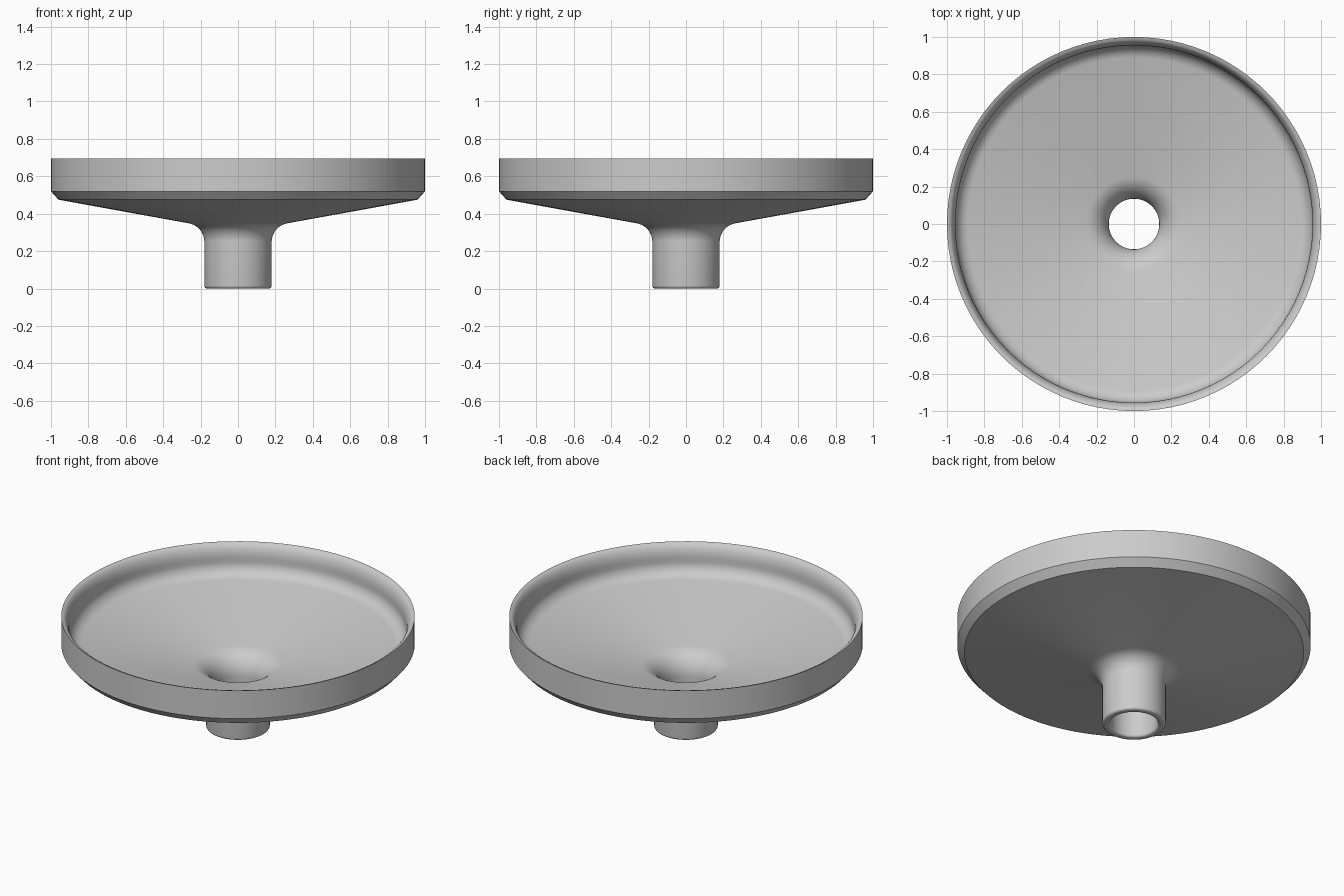
import bpy
import bmesh
from math import sin, cos, radians, tau

cube = bpy.data.objects.get("Cube")
if cube:
    bpy.data.objects.remove(cube, do_unlink=True)

SEGMENTS = 96


def arc(cx, cz, rx, rz, start, end, steps):
    """Points of an elliptical arc in the (radius, height) plane."""
    angles = [radians(start + (end - start) * i / steps) for i in range(steps + 1)]
    return [(cx + rx * cos(a), cz + rz * sin(a)) for a in angles]


def lathe(name, profile, material):
    """Spin a closed profile around the z axis."""
    bm = bmesh.new()
    rings = []
    for i in range(SEGMENTS):
        a = tau * i / SEGMENTS
        rings.append([bm.verts.new((r * cos(a), r * sin(a), z)) for r, z in profile])
    for i, ring in enumerate(rings):
        following = rings[(i + 1) % SEGMENTS]
        for j in range(len(profile)):
            k = (j + 1) % len(profile)
            bm.faces.new((ring[j], following[j], following[k], ring[k]))
    bmesh.ops.recalc_face_normals(bm, faces=bm.faces)
    mesh = bpy.data.meshes.new(name)
    bm.to_mesh(mesh)
    bm.free()
    mesh.materials.append(material)
    obj = bpy.data.objects.new(name, mesh)
    bpy.context.collection.objects.link(obj)
    bpy.ops.object.select_all(action='DESELECT')
    obj.select_set(True)
    bpy.context.view_layer.objects.active = obj
    bpy.ops.object.shade_smooth_by_angle(angle=radians(30))
    return obj


grey = bpy.data.materials.new("light_grey")
grey.use_nodes = True
grey.diffuse_color = (0.6, 0.6, 0.6, 1)
grey.node_tree.nodes["Principled BSDF"].inputs["Base Color"].default_value = (0.6, 0.6, 0.6, 1)

# Outside: rounded spout foot, spout, flare, shallow cone, chamfer, wall
outside = arc(0.165, 0.015, 0.015, 0.015, -90, 0, 4)
outside += arc(0.28, 0.25, 0.10, 0.10, 180, 100, 10)
outside += [(0.96, 0.475), (1.0, 0.52), (1.0, 0.695)]

# Inside: rounded lip, fillet into the floor, flare into the bore
inside = arc(1.0, 0.61, 0.045, 0.085, 110, 180, 8)
inside += arc(0.875, 0.587, 0.08, 0.08, 0, -80, 10)
inside += arc(0.28, 0.25, 0.145, 0.145, 100, 180, 12)
inside += arc(0.15, 0.015, 0.015, 0.015, 180, 270, 4)

lathe("funnel_dish", outside + inside, grey)
